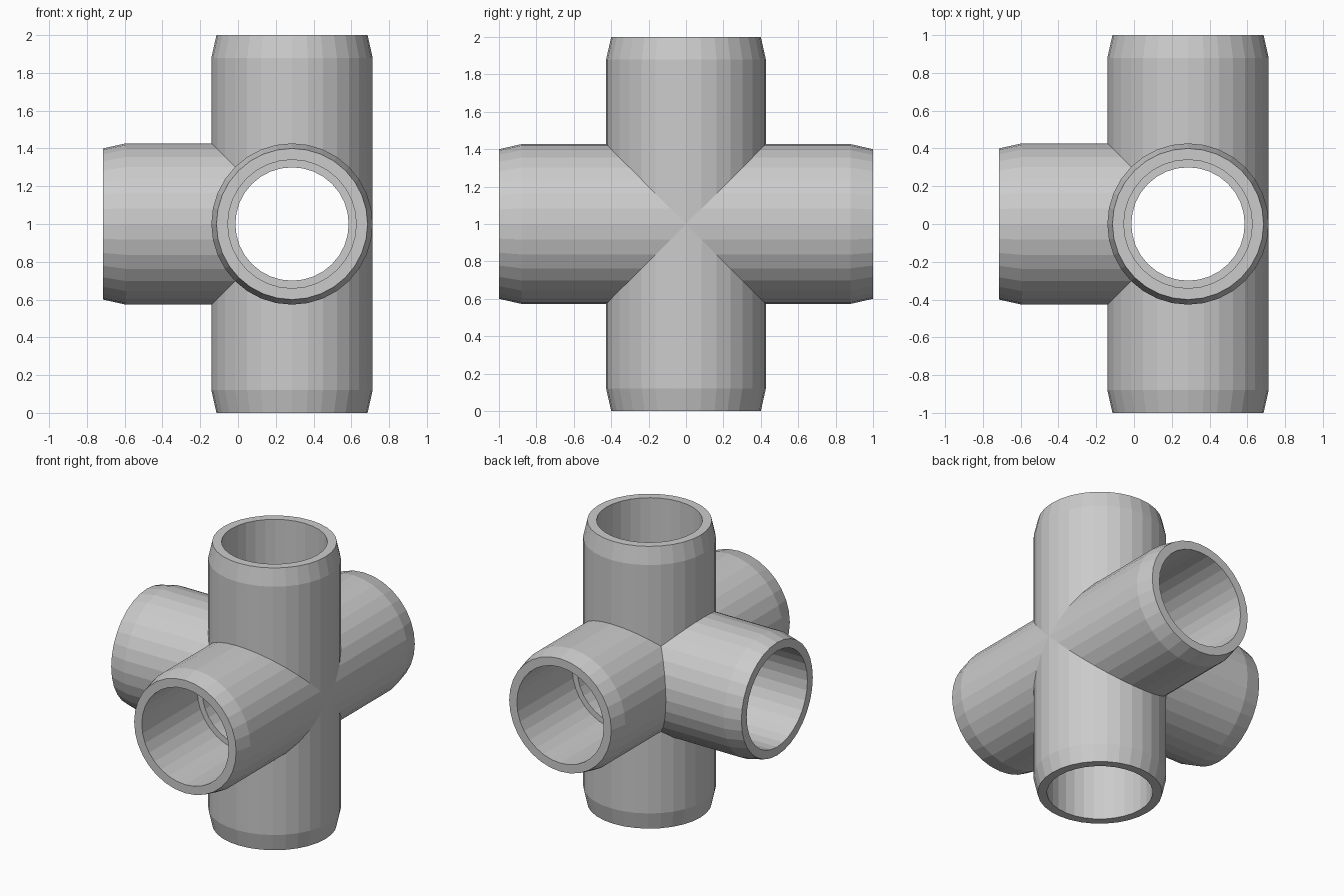
import bpy, bmesh, math
from mathutils import Vector

if "Cube" in bpy.data.objects:
    bpy.data.objects.remove(bpy.data.objects["Cube"])

SIDES = 32            # divisible by 8 so the mitre seams share vertices
R_OUT, R_TIP, R_SOCKET, R_BORE = 0.427, 0.40, 0.34, 0.30
CENTRE = Vector((0.286, 0, 1))
STOP = 0.38           # distance of the socket stop from the centre

# Arm wall section: (radius, distance from centre); None = mitre seam
PROFILE = [(R_BORE, None), (R_BORE, STOP), (R_SOCKET, STOP), (R_SOCKET, 1.0),
           (R_TIP, 1.0), (R_OUT, 0.88), (R_OUT, None)]


def seam(direction, p):
    """Distance along the arm at which its wall meets the neighbouring arms."""
    if direction.x:
        return max(abs(p.y), abs(p.z))
    side = abs(p.y) + abs(p.z)            # across the plane of the four-way cross
    return max(side, -p.x)                # the +x side has no arm


def add_arm(bm, direction):
    u = Vector((1, 0, 0)) if not direction.x else Vector((0, 1, 0))
    v = direction.cross(u)
    rings = []
    for r, dist in PROFILE:
        ring = []
        for i in range(SIDES):
            a = 2 * math.pi * i / SIDES
            p = r * (u * math.cos(a) + v * math.sin(a))
            h = seam(direction, p) if dist is None else dist
            ring.append(bm.verts.new(CENTRE + p + direction * h))
        rings.append(ring)
    for lo, hi in zip(rings, rings[1:]):
        for i in range(SIDES):
            j = (i + 1) % SIDES
            bm.faces.new((lo[i], lo[j], hi[j], hi[i]))


# Five arms welded into one hollow pipe fitting
bm = bmesh.new()
for d in ((-1, 0, 0), (0, 1, 0), (0, -1, 0), (0, 0, 1), (0, 0, -1)):
    add_arm(bm, Vector(d))
bmesh.ops.remove_doubles(bm, verts=bm.verts, dist=1e-4)
bmesh.ops.recalc_face_normals(bm, faces=bm.faces)

mesh = bpy.data.meshes.new("five_way_pipe_fitting")
bm.to_mesh(mesh)
bm.free()
fitting = bpy.data.objects.new("five_way_pipe_fitting", mesh)
bpy.context.collection.objects.link(fitting)
